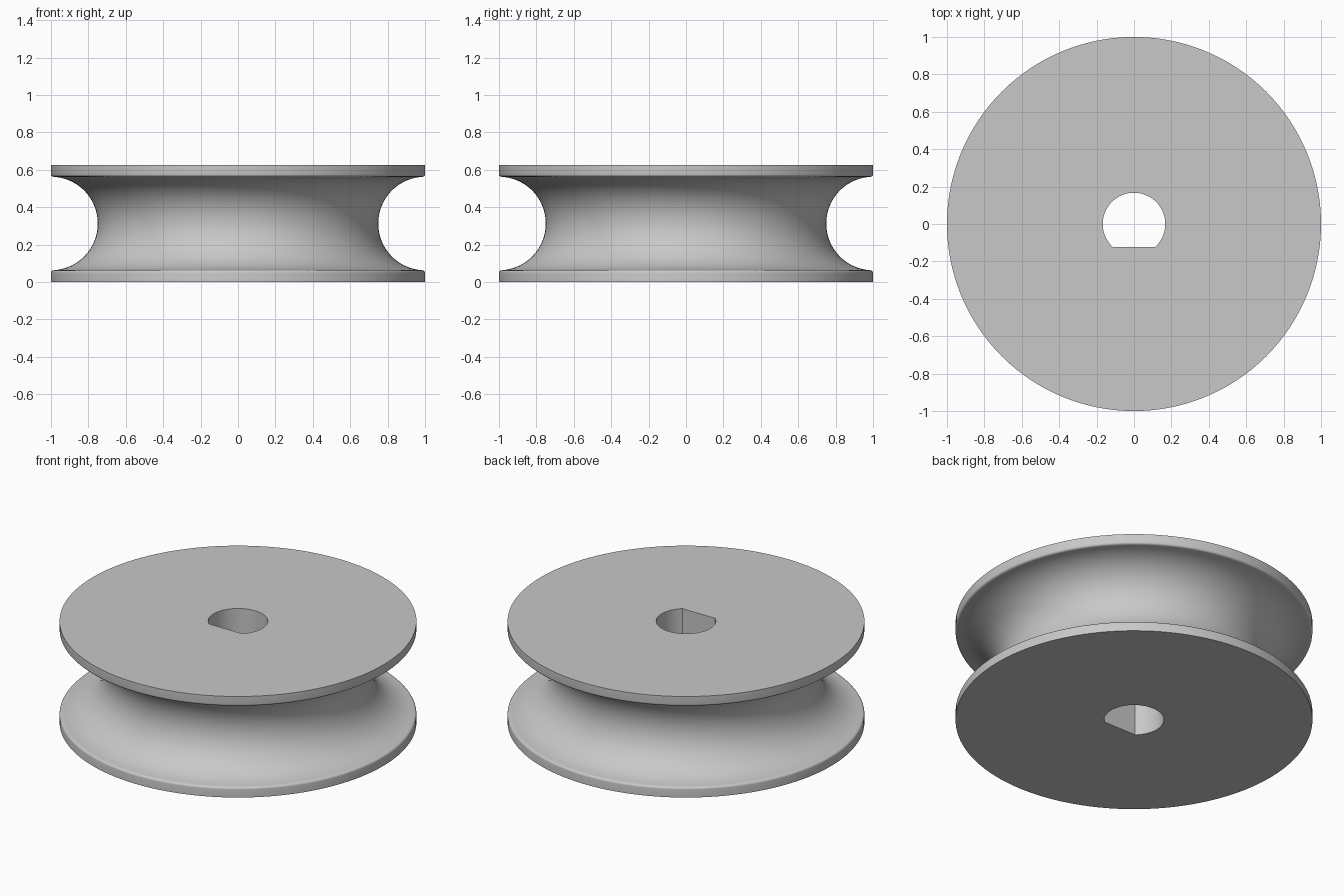
import bpy
import bmesh
from math import sin, cos, pi, radians

if "Cube" in bpy.data.objects:
    bpy.data.objects.remove(bpy.data.objects["Cube"])

SEGMENTS = 128
HEIGHT = 0.625
RIM = 1.0
GROOVE = 0.25
LIP = 0.014
BORE = 0.167
FLAT_INDEX = 17                     # segments from the front to each corner of the bore flat
FLAT_ANGLE = 2 * pi * FLAT_INDEX / SEGMENTS
FLAT = BORE * sin(FLAT_ANGLE)


def arc(cx, cz, radius, start, end, steps):
    """Points of an arc in the radius-height plane."""
    angles = [radians(start + (end - start) * i / steps) for i in range(steps + 1)]
    return [(cx + radius * cos(a), cz + radius * sin(a)) for a in angles]


def bore_radius(angle):
    """Round bore, cut off by a flat on the front side."""
    depth = -sin(angle)
    return min(BORE, FLAT / depth) if depth > 0 else BORE


# Outer profile: flange, rounded lip, round groove, rounded lip, flange
mid = HEIGHT / 2
low = mid - GROOVE
profile = [(RIM, 0)]
profile += arc(RIM - LIP, low - LIP, LIP, 0, 90, 5)
profile += arc(RIM, mid, GROOVE, 266, 94, 40)
profile += arc(RIM - LIP, HEIGHT - low + LIP, LIP, 270, 360, 5)
profile += [(RIM, HEIGHT)]

# Revolve the profile and close it through the bore
bm = bmesh.new()
columns = []
for i in range(SEGMENTS):
    a = 2 * pi * i / SEGMENTS
    r = bore_radius(a)
    points = [(r, 0)] + profile + [(r, HEIGHT)]
    columns.append([bm.verts.new((p * cos(a), p * sin(a), z)) for p, z in points])
for i, col in enumerate(columns):
    nxt = columns[(i + 1) % SEGMENTS]
    for j in range(len(col)):
        k = (j + 1) % len(col)
        bm.faces.new((col[j], nxt[j], nxt[k], col[k]))
bmesh.ops.recalc_face_normals(bm, faces=bm.faces)
mesh = bpy.data.meshes.new("grooved_wheel")
bm.to_mesh(mesh)
bm.free()
wheel = bpy.data.objects.new("grooved_wheel", mesh)
bpy.context.collection.objects.link(wheel)

# Plain grey
color = (0.58, 0.58, 0.58, 1)
grey = bpy.data.materials.new("light_grey")
grey.use_nodes = True
grey.diffuse_color = color
grey.node_tree.nodes["Principled BSDF"].inputs["Base Color"].default_value = color
mesh.materials.append(grey)

# Smooth surfaces with sharp flange and bore edges
bpy.ops.object.select_all(action="DESELECT")
wheel.select_set(True)
bpy.context.view_layer.objects.active = wheel
bpy.ops.object.shade_smooth_by_angle(angle=radians(30))
